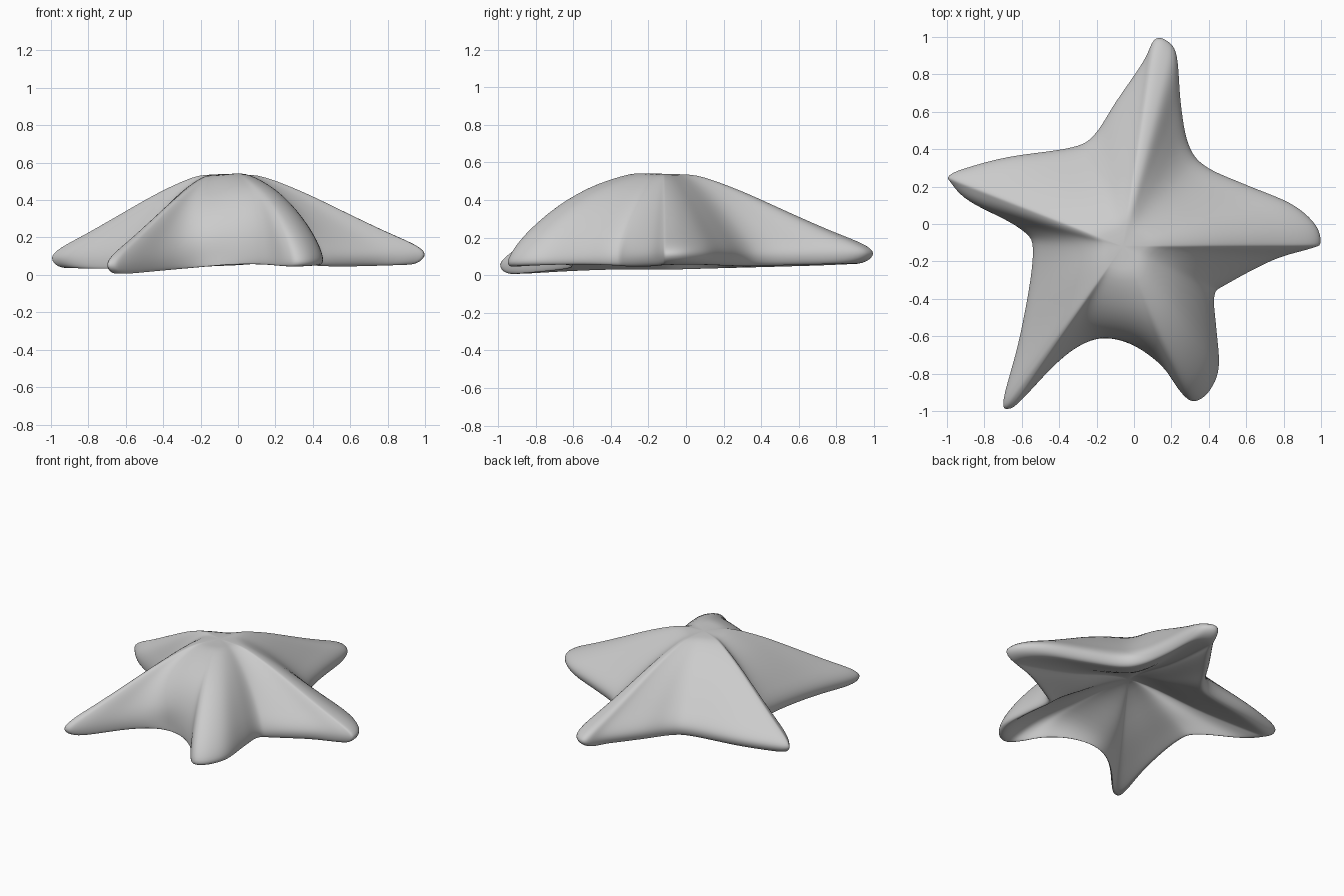
import bpy, bmesh
from mathutils import Vector

cube = bpy.data.objects.get("Cube")
if cube:
    bpy.data.objects.remove(cube)

# Plan outline of the five arms, counter-clockwise from the left arm
OUTLINE = [
    (1, -.1), (.97, 0), (.84, .11), (.6, .21), (.38, .31), (.29, .43),
    (.25, .65), (.23, .9), (.18, .98), (.11, .99), (.05, .87), (-.1, .65),
    (-.21, .48), (-.33, .41), (-.67, .36), (-.9, .3), (-.99, .26),
    (-.98, .22), (-.88, .12), (-.6, -.03), (-.54, -.17), (-.61, -.6),
    (-.7, -.94), (-.67, -.99), (-.6, -.94), (-.42, -.75), (-.28, -.645),
    (-.15, -.61), (0, -.65), (.15, -.76), (.25, -.9), (.32, -.95),
    (.4, -.9), (.455, -.77), (.44, -.55), (.43, -.38), (.5, -.32),
    (.75, -.19), (.95, -.13)]

# Section from crown over the rounded rim to the hollow underside
# (fraction of the distance to the outline, height)
SECTION = [
    (0, .54), (.1, .535), (.2, .52), (.4, .43), (.6, .315), (.8, .195),
    (.9, .137), (.97, .09), (1, .05), (.98, .015), (.93, 0), (.86, .015),
    (.7, .065), (.45, .145), (.2, .245), (0, .3)]

HUB = Vector((-.06, -.12))
FRONT_LEFT = Vector((.4, -.83)).normalized()


def spline(points, steps, closed):
    """Catmull-Rom curve through 2D points."""
    pts = [Vector(p) for p in points]
    n = len(pts)
    pick = (lambda i: pts[i % n]) if closed else (lambda i: pts[max(0, min(n - 1, i))])
    result = []
    for i in range(n if closed else n - 1):
        a, b, c, d = (pick(i + k) for k in (-1, 0, 1, 2))
        for k in range(steps):
            t = k / steps
            result.append(.5 * (2 * b + (c - a) * t
                                + (2 * a - 5 * b + 4 * c - d) * t ** 2
                                + (3 * b - a - 3 * c + d) * t ** 3))
    if not closed:
        result.append(pts[-1])
    return result


def blurred(points, reach):
    """Closed outline with its tips and notches rounded off."""
    n = len(points)
    window = range(-reach, reach + 1)
    return [sum((points[(i + k) % n] for k in window), Vector((0, 0))) / len(window)
            for i in range(n)]


def surface_point(rim, soft, s, height):
    """Place one section point; rings turn from a rounded crown to the star rim."""
    spoke = soft.lerp(rim, s) - HUB
    reach = spoke.length
    direction = spoke / reach
    frontness = max(0, -direction.y)
    # The crown stays broad above the front notch and creases above the others
    roundness = (1 - s) * (.4 + .6 * frontness ** 2)
    radius = s * (reach + roundness * (1 - reach))
    # Front arms rest on the ground; the back and left arms are lifted
    lift = (.035 + .03 * rim.y + .03 * max(0, rim.x)
            + .05 * frontness * max(0, 1 - reach)) * s * s
    # The front left arm has a fuller back
    fuller = .55 * s * s * max(0, 1 - s) * max(0, direction.dot(FRONT_LEFT)) ** 6
    return (*(HUB + direction * radius), height + lift + fuller)


def build_body():
    outline = spline(OUTLINE, 6, True)
    soft = blurred(outline, 6)
    section = spline(SECTION, 3, False)
    bm = bmesh.new()
    top = bm.verts.new((*HUB, section[0].y))
    bottom = bm.verts.new((*HUB, section[-1].y))
    rings = [[bm.verts.new(surface_point(p, q, s, height)) for p, q in zip(outline, soft)]
             for s, height in section[1:-1]]
    n = len(outline)
    for i in range(n):
        j = (i + 1) % n
        bm.faces.new((top, rings[0][i], rings[0][j]))
        bm.faces.new((bottom, rings[-1][j], rings[-1][i]))
        for upper, lower in zip(rings, rings[1:]):
            bm.faces.new((upper[i], lower[i], lower[j], upper[j]))
    bmesh.ops.recalc_face_normals(bm, faces=bm.faces)
    mesh = bpy.data.meshes.new("starfish_body")
    bm.to_mesh(mesh)
    bm.free()
    body = bpy.data.objects.new("starfish_body", mesh)
    bpy.context.collection.objects.link(body)
    return body


body = build_body()

# Plain grey skin
grey = bpy.data.materials.new("grey")
grey.use_nodes = True
colour = (.6, .6, .6, 1)
grey.diffuse_color = colour
grey.node_tree.nodes["Principled BSDF"].inputs["Base Color"].default_value = colour
body.data.materials.append(grey)

# Soften the ridges and valleys
soften = body.modifiers.new("soften", "SMOOTH")
soften.factor = .5
soften.iterations = 6
body.data.polygons.foreach_set("use_smooth", [True] * len(body.data.polygons))
